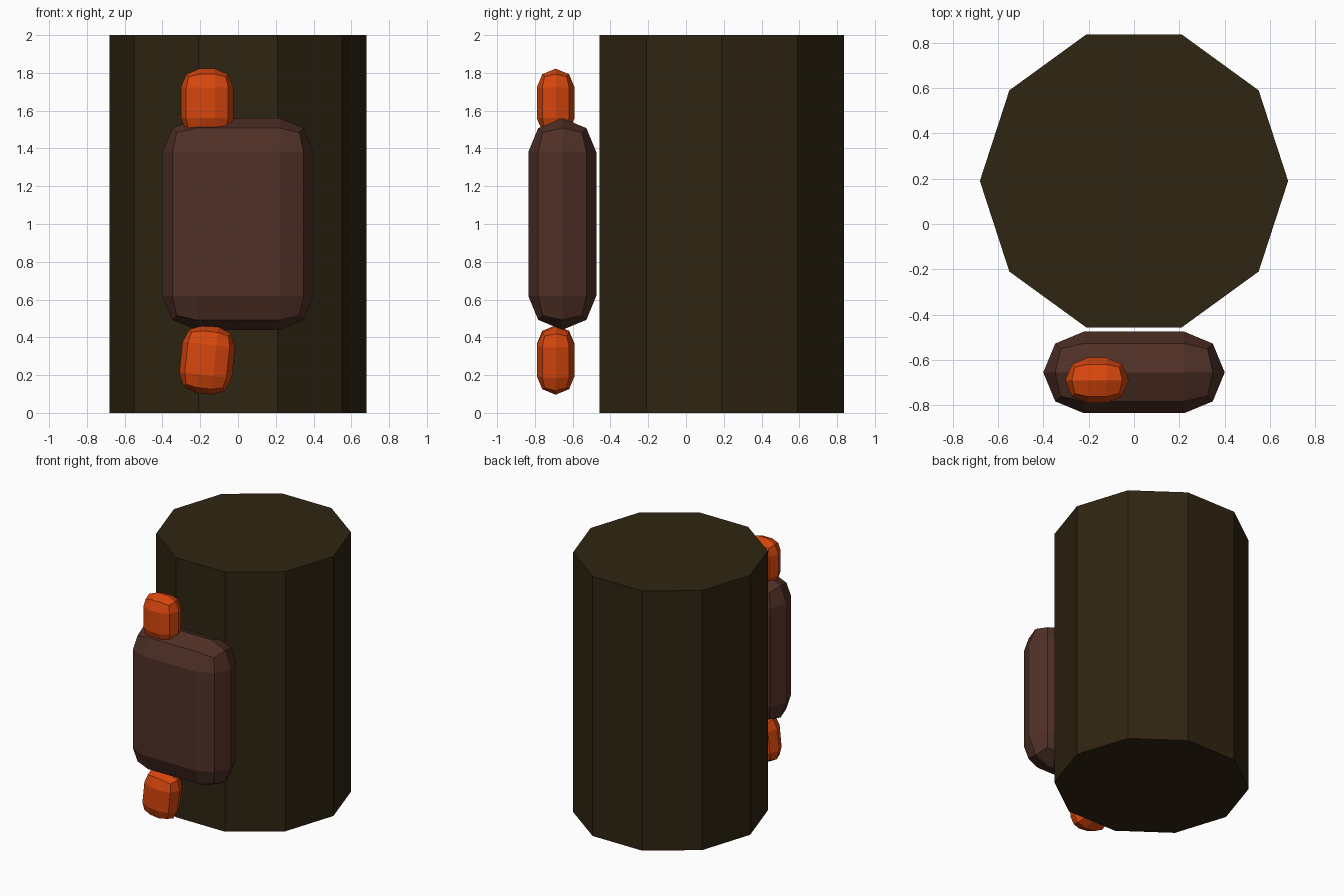
import bpy
import math

cube = bpy.data.objects.get("Cube")
if cube:
    bpy.data.objects.remove(cube, do_unlink=True)


def material(name, rgb):
    mat = bpy.data.materials.new(name)
    mat.use_nodes = True
    mat.diffuse_color = (*rgb, 1)
    mat.node_tree.nodes["Principled BSDF"].inputs["Base Color"].default_value = (*rgb, 1)
    return mat


def rounded_box(name, size, location, radius, mat, tilt=0):
    """Box with two-step rounded edges, leaning sideways by tilt degrees."""
    bpy.ops.mesh.primitive_cube_add(size=1, location=location)
    obj = bpy.context.object
    obj.name = name
    obj.scale = size
    bpy.ops.object.transform_apply(location=False, rotation=False, scale=True)
    obj.rotation_euler.y = math.radians(tilt)
    bevel = obj.modifiers.new("Rounded edges", "BEVEL")
    bevel.width = radius
    bevel.segments = 2
    obj.data.materials.append(mat)
    return obj


bark = material("dark olive brown", (0.028, 0.018, 0.006))
brown = material("reddish brown", (0.080, 0.030, 0.020))
orange = material("orange", (0.68, 0.062, 0.004))

# Ten-sided trunk
bpy.ops.mesh.primitive_cylinder_add(vertices=10, radius=0.68, depth=2, location=(0, 0.19, 1),
                                    rotation=(0, 0, math.radians(18)))
trunk = bpy.context.object
trunk.name = "trunk"
trunk.data.materials.append(bark)

# Pack in front of the trunk
rounded_box("pack", (0.8, 0.36, 1.12), (0, -0.655, 1), 0.179, brown)

# Upper and lower knobs
knob = (0.28, 0.2, 0.36)
rounded_box("upper_knob", knob, (-0.163, -0.69, 1.642), 0.099, orange)
rounded_box("lower_knob", knob, (-0.163, -0.69, 0.28), 0.099, orange, tilt=6)
